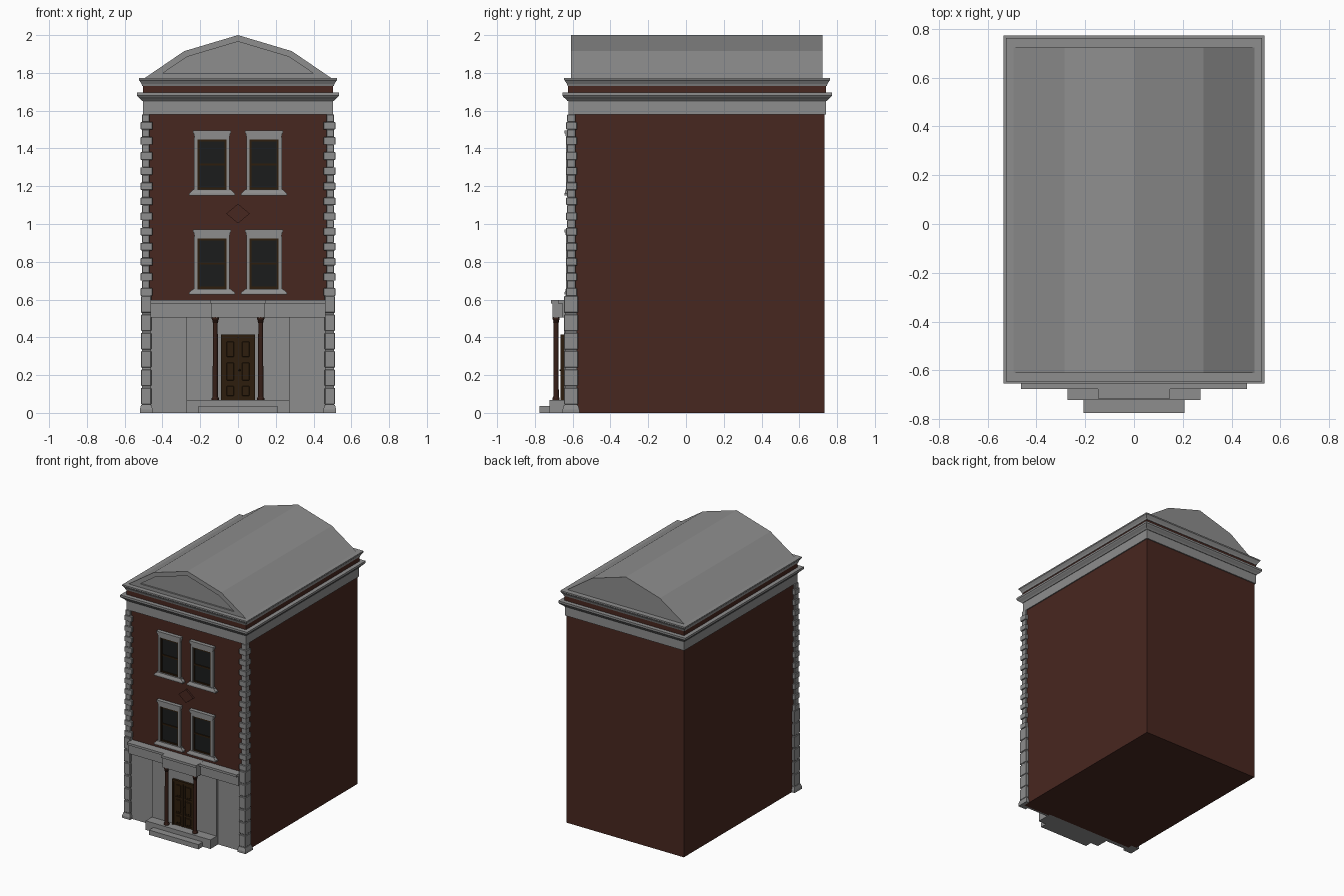
import bpy, bmesh
from mathutils import Matrix, Vector

if "Cube" in bpy.data.objects:
    bpy.data.objects.remove(bpy.data.objects["Cube"])


def material(name, rgb):
    m = bpy.data.materials.new(name)
    m.diffuse_color = (*rgb, 1)
    m.use_nodes = True
    m.node_tree.nodes["Principled BSDF"].inputs["Base Color"].default_value = m.diffuse_color
    return m


STONE = material("grey_stone", (0.27, 0.27, 0.27))
BRICK = material("brick", (0.064, 0.02, 0.014))
COLUMN = material("dark_red_stone", (0.038, 0.014, 0.009))
WOOD = material("dark_wood", (0.026, 0.0125, 0.004))
GLASS = material("dark_glass", (0.011, 0.012, 0.012))
FRONT, BACK, HALF = -0.615, 0.733, 0.495


def finish(name, bm, mat=STONE, mirror=False, bevel=0):
    bmesh.ops.recalc_face_normals(bm, faces=bm.faces)
    me = bpy.data.meshes.new(name)
    bm.to_mesh(me)
    bm.free()
    ob = bpy.data.objects.new(name, me)
    bpy.context.collection.objects.link(ob)
    me.materials.append(mat)
    if bevel:
        b = ob.modifiers.new("Bevel", 'BEVEL')
        b.width, b.segments = bevel, 1
    if mirror:
        ob.modifiers.new("Mirror", 'MIRROR')
    return ob


def boxes(name, bounds, mat=STONE, mirror=False, bevel=0):
    """One object from boxes given as (x0, x1, y0, y1, z0, z1)."""
    bm = bmesh.new()
    for x0, x1, y0, y1, z0, z1 in bounds:
        c = Vector((x0 + x1, y0 + y1, z0 + z1)) / 2
        s = Matrix.Diagonal((x1 - x0, y1 - y0, z1 - z0, 1))
        bmesh.ops.create_cube(bm, size=1, matrix=Matrix.Translation(c) @ s)
    return finish(name, bm, mat, mirror, bevel)


def loft(name, rings, mat=STONE, mirror=False):
    """Capped skin through rings of points."""
    bm = bmesh.new()
    vs = [[bm.verts.new(p) for p in r] for r in rings]
    n = len(vs[0])
    for a, b in zip(vs, vs[1:]):
        for i in range(n):
            bm.faces.new((a[i], a[(i + 1) % n], b[(i + 1) % n], b[i]))
    bm.faces.new(vs[0][::-1])
    bm.faces.new(vs[-1])
    return finish(name, bm, mat, mirror)


def tier(name, profile, mat=STONE):
    """Moulding around the whole building: profile of (z, overhang)."""
    loft(name, [[(-HALF - e, FRONT - e, z), (HALF + e, FRONT - e, z),
                 (HALF + e, BACK + e, z), (-HALF - e, BACK + e, z)] for z, e in profile], mat)


# Walls, frieze and cornices
tier("brick_walls", [(0, 0), (1.60, 0)], BRICK)
tier("frieze", [(1.58, 0.008), (1.66, 0.008)])
tier("lower_cornice", [(1.65, 0.012), (1.66, 0.02), (1.672, 0.034), (1.68, 0.04), (1.695, 0.04)])
tier("attic_band", [(1.69, 0.009), (1.735, 0.009)], BRICK)
tier("upper_cornice", [(1.73, 0.012), (1.742, 0.016), (1.758, 0.026), (1.762, 0.03), (1.772, 0.03)])

# Faceted roof with a recessed front gable
outline = [(-0.505, 1.765), (-0.285, 1.915), (0, 2.0), (0.285, 1.915), (0.505, 1.765)]
roof = loft("roof", [[(x, y, z) for x, z in outline] for y in (-0.61, 0.723)])
bm = bmesh.new()
bm.from_mesh(roof.data)
gable = min(bm.faces, key=lambda f: f.calc_center_median().y)
bmesh.ops.inset_region(bm, faces=[gable], thickness=0.033, use_even_offset=True)
panel = bmesh.ops.extrude_discrete_faces(bm, faces=[gable])["faces"][0]
bmesh.ops.translate(bm, verts=panel.verts, vec=(0, 0.012, 0))
bm.to_mesh(roof.data)
bm.free()

# Corner stones: large below, alternating small ones above
upper, lower = [], []
count, step = 24, 0.96 / 24
for i in range(count):
    z = 0.62 + i * step
    if i % 2:
        upper.append((0.468, 0.508, -0.629, -0.586, z, z + step))
    else:
        upper.append((0.453, 0.515, -0.634, -0.578, z, z + step))
boxes("upper_corner_stones", upper, STONE, True, 0.002)
for i in range(6):
    z = 0.04 + i * 0.097
    lower.append((0.459, 0.513, -0.646, -0.572, z + 0.005, z + 0.093))
boxes("lower_corner_stones", lower, STONE, True, 0.003)
boxes("corner_stone_core", [(0.463, 0.508, -0.64, -0.577, 0, 0.622)], STONE, True)
loft("corner_plinth", [[(0.459 - e, -0.646 - e, z), (0.513 + e, -0.646 - e, z),
                        (0.513 + e, -0.572 + e, z), (0.459 - e, -0.572 + e, z)]
                       for z, e in ((0, 0.007), (0.018, 0.007), (0.042, 0))], STONE, True)

# Stone ground floor and its entablature
boxes("ground_floor_facing", [(-0.465, 0.465, -0.63, -0.60, 0, 0.52),
                              (-0.273, 0.273, -0.647, -0.60, 0, 0.51)])
boxes("ground_entablature", [(-0.463, 0.463, -0.655, -0.60, 0.505, 0.59),
                             (-0.463, 0.463, -0.677, -0.60, 0.58, 0.597)])

# Porch: steps, columns and lintel
boxes("steps", [(-0.273, 0.273, -0.722, -0.61, 0, 0.069),
                (-0.208, 0.208, -0.775, -0.70, 0, 0.036)])
boxes("porch_lintel", [(-0.143, 0.143, -0.706, -0.63, 0.505, 0.585),
                       (-0.147, 0.147, -0.715, -0.63, 0.58, 0.598)])
bm = bmesh.new()
shaft = [(0.068, 0.019), (0.078, 0.019), (0.084, 0.015), (0.09, 0.0145), (0.475, 0.0125),
         (0.482, 0.016), (0.487, 0.014), (0.497, 0.019), (0.508, 0.019)]
vs = []
for z, r in shaft:
    vs.append(bmesh.ops.create_circle(bm, segments=12, radius=r,
                                      matrix=Matrix.Translation((0.12, -0.688, z)))["verts"])
for a, b in zip(vs, vs[1:]):
    for i in range(12):
        j = (i + 1) % 12
        bm.faces.new((a[i], a[j], b[j], b[i]))
finish("porch_columns", bm, COLUMN, True)

# Double door
boxes("door_frame", [(0.077, 0.091, -0.664, -0.64, 0.069, 0.414),
                     (0, 0.08, -0.664, -0.64, 0.398, 0.414)], WOOD, True)
boxes("door_leaves", [(0.001, 0.08, -0.653, -0.64, 0.069, 0.40)], WOOD, True)
boxes("door_rails", [(0.002, 0.014, -0.658, -0.645, 0.069, 0.40),
                     (0.068, 0.078, -0.658, -0.645, 0.069, 0.40)]
      + [(0.012, 0.07, -0.658, -0.645, z, z + 0.012) for z in (0.07, 0.15, 0.275, 0.386)],
      WOOD, True)
boxes("door_panels", [(0.022, 0.061, -0.657, -0.645, 0.172, 0.266),
                      (0.022, 0.061, -0.657, -0.645, 0.296, 0.378),
                      (0.022, 0.061, -0.657, -0.645, 0.09, 0.142)], WOOD, True, 0.003)
bm = bmesh.new()
bmesh.ops.create_icosphere(bm, subdivisions=1, radius=0.006,
                           matrix=Matrix.Translation((0.008, -0.664, 0.226)))
finish("door_knob", bm, WOOD)


# Windows: each mirrored pair has stone surround, sashes and glass
def window_pair(label, z0, z1):
    c, m = 0.138, (z0 + z1) / 2
    boxes(label + "_window_surround",
          [(c + s * 0.085 - 0.009, c + s * 0.085 + 0.009, -0.634, -0.61, z0 - 0.01, z1 + 0.01)
           for s in (-1, 1)]
          + [(c - 0.092, c + 0.092, -0.634, -0.61, z1, z1 + 0.02),
             (c - 0.096, c + 0.096, -0.638, -0.61, z1 + 0.018, z1 + 0.033),
             (c - 0.101, c + 0.101, -0.643, -0.61, z1 + 0.031, z1 + 0.047)], STONE, True)
    loft(label + "_window_sill",
         [[(c - w, -y, z), (c + w, -y, z), (c + w, -0.61, z), (c - w, -0.61, z)]
          for z, w, y in ((z0 - 0.031, 0.122, 0.643), (z0 - 0.021, 0.122, 0.643),
                          (z0 - 0.005, 0.104, 0.637), (z0, 0.104, 0.637))], STONE, True)
    boxes(label + "_window_sashes",
          [(c + s * 0.072 - 0.006, c + s * 0.072 + 0.006, -0.627, -0.61, z0, z1) for s in (-1, 1)]
          + [(c - 0.075, c + 0.075, -0.6265, -0.61, z, z + 0.011) for z in (z0, m - 0.005, z1 - 0.011)],
          WOOD, True)
    boxes(label + "_window_glass", [(c - 0.072, c + 0.072, -0.62, -0.61, z0, z1)], GLASS, True)


window_pair("first_floor", 0.657, 0.923)
window_pair("second_floor", 1.182, 1.448)

# Brick diamond ornament
loft("diamond_ornament", [[(0.062, y, 1.055), (0, y, 1.107), (-0.062, y, 1.055), (0, y, 1.003)]
                          for y in (-0.61, -0.628)], BRICK)
